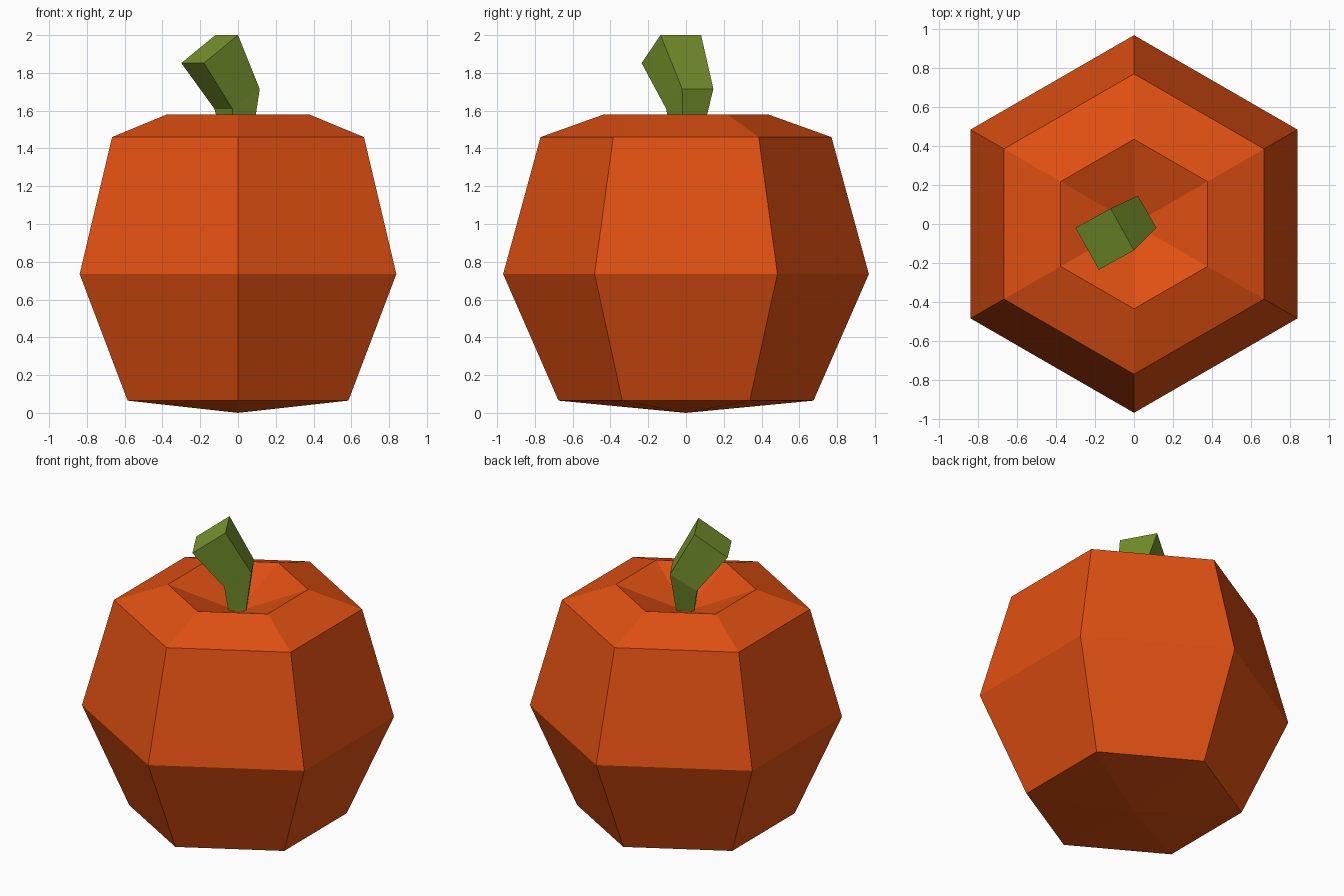
import bpy, bmesh, math
from mathutils import Vector

if "Cube" in bpy.data.objects:
    bpy.data.objects.remove(bpy.data.objects["Cube"])


def material(name, rgb):
    m = bpy.data.materials.new(name)
    m.diffuse_color = (*rgb, 1.0)
    m.use_nodes = True
    m.node_tree.nodes["Principled BSDF"].inputs["Base Color"].default_value = m.diffuse_color
    return m


def loft(name, rings, mat):
    """Join rings of points with quads; a one-point ring closes as a fan."""
    bm = bmesh.new()
    loops = [[bm.verts.new(p) for p in ring] for ring in rings]
    for lo, hi in zip(loops, loops[1:]):
        n = max(len(lo), len(hi))
        for i in range(n):
            j = (i + 1) % n
            quad = [lo[i % len(lo)], lo[j % len(lo)], hi[j % len(hi)], hi[i % len(hi)]]
            bm.faces.new(list(dict.fromkeys(quad)))
    for end in (loops[0], loops[-1]):
        if len(end) > 2:
            bm.faces.new(end)
    bmesh.ops.recalc_face_normals(bm, faces=bm.faces[:])
    me = bpy.data.meshes.new(name)
    bm.to_mesh(me)
    bm.free()
    me.materials.append(mat)
    ob = bpy.data.objects.new(name, me)
    bpy.context.collection.objects.link(ob)
    return ob


orange = material("pumpkin orange", (0.75, 0.08, 0.006))
green = material("stem green", (0.19, 0.30, 0.027))

# Pumpkin body: six-sided profile of (radius, height), dimpled at the top
profile = [(0, 0), (0.675, 0.065), (0.968, 0.735), (0.77, 1.46), (0.435, 1.58), (0, 1.415)]
rings = []
for r, z in profile:
    angles = [math.radians(90 + 60 * k) for k in range(6)] if r else [0]
    rings.append([(r * math.cos(a), r * math.sin(a), z) for a in angles])
loft("pumpkin_body", rings, orange)


# Bent square stem: each ring is a parallelogram from one corner and two edges
def square(corner, u, v):
    c, u, v = Vector(corner), Vector(u), Vector(v)
    return [c, c + u, c + u + v, c + v]


loft("stem", [
    square((0.068, -0.018, 1.405), (-0.05, 0.087, 0), (-0.087, -0.05, 0)),
    square((0.115, -0.02, 1.715), (-0.095, 0.165, 0), (-0.145, -0.085, -0.105)),
    square((0.0, -0.135, 2.0), (-0.12, 0.215, 0), (-0.18, -0.10, -0.148)),
], green)
